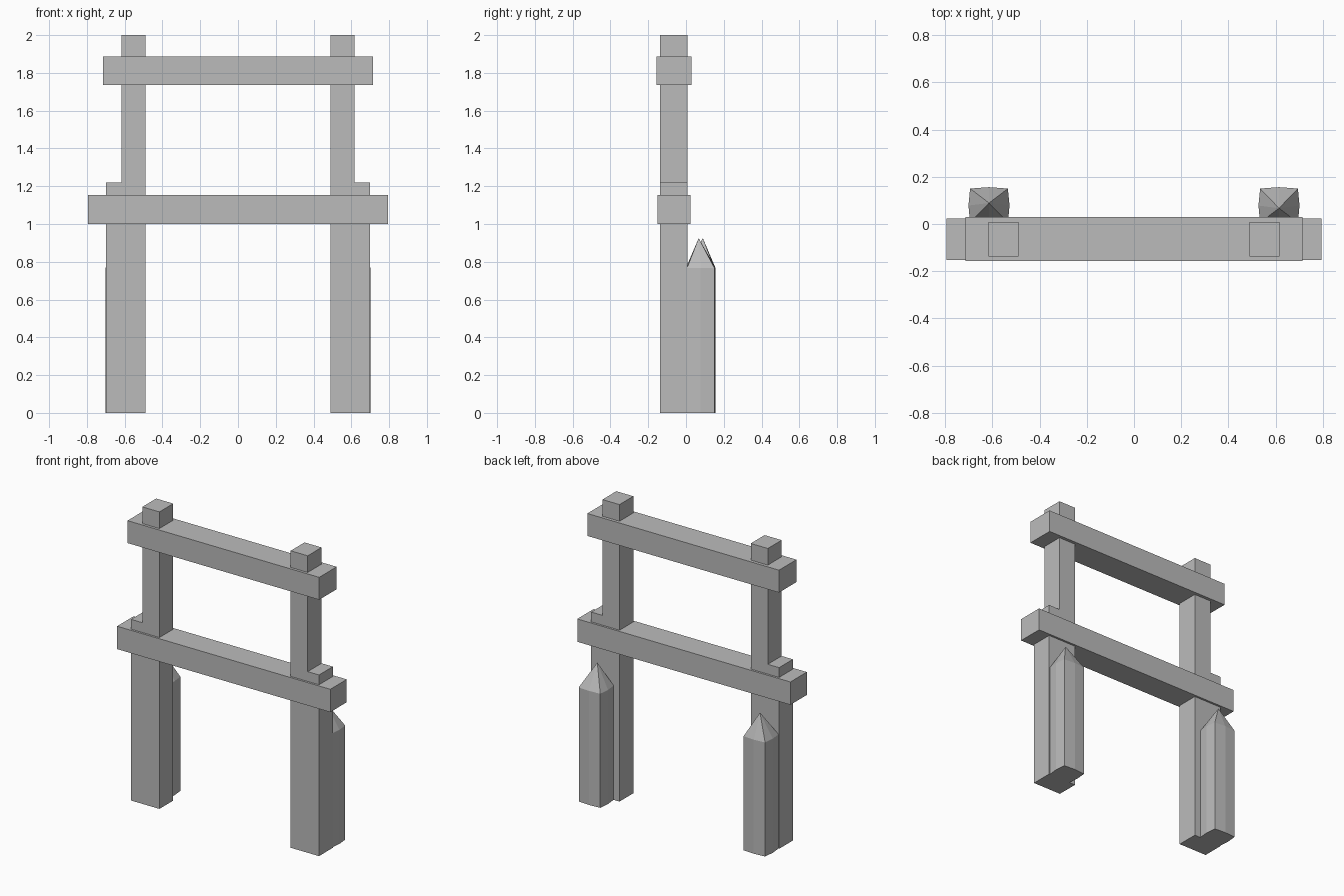
import bpy
import bmesh
from mathutils import Vector

cube = bpy.data.objects.get("Cube")
if cube:
    bpy.data.objects.remove(cube, do_unlink=True)

# One plain colour for every part
grey = bpy.data.materials.new("plain grey")
grey.use_nodes = True
GREY = (0.5, 0.5, 0.5, 1)
grey.diffuse_color = GREY
grey.node_tree.nodes["Principled BSDF"].inputs["Base Color"].default_value = GREY


def finish(name, bm):
    bmesh.ops.recalc_face_normals(bm, faces=bm.faces[:])
    mesh = bpy.data.meshes.new(name)
    bm.to_mesh(mesh)
    bm.free()
    mesh.materials.append(grey)
    obj = bpy.data.objects.new(name, mesh)
    bpy.context.collection.objects.link(obj)
    return obj


def prism(name, outline, offset):
    """Extrude a closed outline of 3D points along an offset."""
    bm = bmesh.new()
    face = bm.faces.new([bm.verts.new(p) for p in outline])
    top = bmesh.ops.extrude_face_region(bm, geom=[face], use_keep_orig=True)["geom"]
    verts = [v for v in top if isinstance(v, bmesh.types.BMVert)]
    bmesh.ops.translate(bm, verts=verts, vec=Vector(offset))
    return finish(name, bm)


def beam(name, half, y0, y1, z0, z1):
    outline = [(-half, y0, z0), (-half, y1, z0), (-half, y1, z1), (-half, y0, z1)]
    return prism(name, outline, (2 * half, 0, 0))


def post(name, side):
    """Stepped post: wide below the shoulder, narrow above it."""
    inner, outer, neck, shoulder = 0.489, 0.7, 0.616, 1.22
    profile = [(inner, 0), (outer, 0), (outer, shoulder),
               (neck, shoulder), (neck, 2), (inner, 2)]
    return prism(name, [(side * x, -0.138, z) for x, z in profile], (0, 0.147, 0))


def stake(name, side):
    """Eight-sided stake with a pointed, slightly off-centre tip."""
    quarter = [(0.087, 0), (0.08, 0.072), (0, 0.078), (-0.08, 0.072)]
    ring = quarter + [(-x, -y) for x, y in quarter]
    bm = bmesh.new()
    low, high = [[bm.verts.new((x, y, z)) for x, y in ring] for z in (0, 0.768)]
    tip = bm.verts.new((0, -0.011 * side, 0.925))
    bm.faces.new(low)
    for i in range(len(ring)):
        j = (i + 1) % len(ring)
        bm.faces.new((low[i], low[j], high[j], high[i]))
        bm.faces.new((high[i], high[j], tip))
    bmesh.ops.translate(bm, verts=bm.verts[:], vec=(0.614 * side, 0.078, 0))
    return finish(name, bm)


# Posts and stakes on both sides
for label, side in (("left", 1), ("right", -1)):
    post(label + "_post", side)
    stake(label + "_stake", side)

# Crossbeams
beam("lower_beam", 0.794, -0.152, 0.023, 1.0, 1.154)
beam("upper_beam", 0.714, -0.156, 0.03, 1.737, 1.888)
